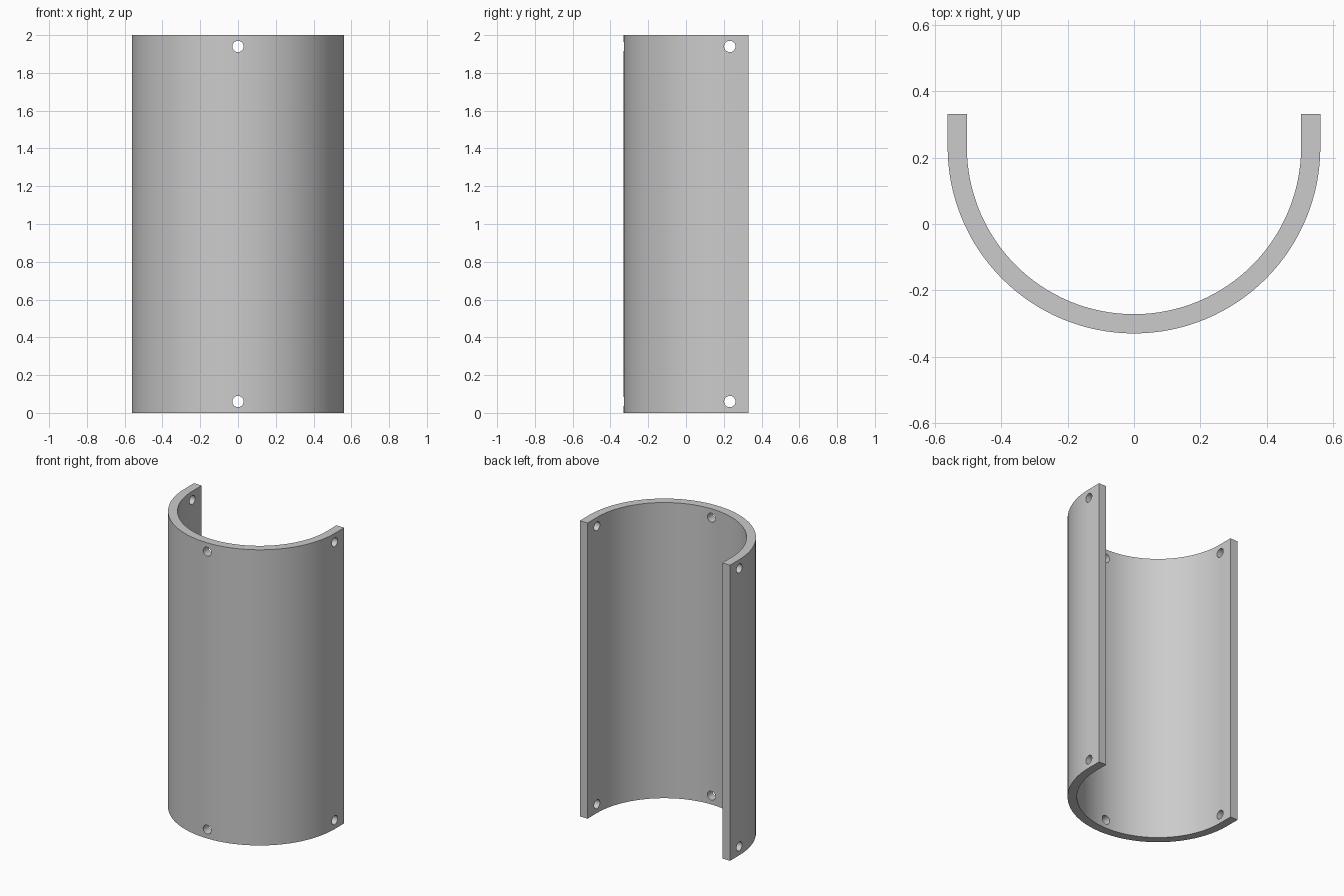
import bpy, bmesh
from math import pi, cos, sin, radians
from mathutils import Matrix

cube = bpy.data.objects.get("Cube")
if cube:
    bpy.data.objects.remove(cube)

OUTER, INNER = 0.562, 0.504
AXIS_Y, BACK_Y = 0.232, 0.332
HEIGHT = 2.0
HOLE_R, HOLE_INSET = 0.03, 0.06
SEGMENTS = 64

grey = bpy.data.materials.new("plain_grey")
grey.use_nodes = True
colour = (0.6, 0.6, 0.6, 1)
grey.diffuse_color = colour
grey.node_tree.nodes["Principled BSDF"].inputs["Base Color"].default_value = colour


def make_object(name, bm):
    bmesh.ops.recalc_face_normals(bm, faces=bm.faces)
    mesh = bpy.data.meshes.new(name)
    bm.to_mesh(mesh)
    bm.free()
    mesh.materials.append(grey)
    obj = bpy.data.objects.new(name, mesh)
    bpy.context.collection.objects.link(obj)
    return obj


def u_line(radius):
    """Half circle towards the front with a short straight leg at each end."""
    arc = [(radius * cos(a), AXIS_Y + radius * sin(a))
           for a in (pi + pi * i / SEGMENTS for i in range(SEGMENTS + 1))]
    return [(-radius, BACK_Y)] + arc + [(radius, BACK_Y)]


# Half-pipe shell: U-shaped profile extruded upwards
bm = bmesh.new()
outline = u_line(OUTER) + u_line(INNER)[::-1]
base = bm.faces.new([bm.verts.new((x, y, 0)) for x, y in outline])
top = bmesh.ops.extrude_face_region(bm, geom=[base])["geom"]
bmesh.ops.translate(bm, vec=(0, 0, HEIGHT),
                    verts=[v for v in top if isinstance(v, bmesh.types.BMVert)])
shell = make_object("half_pipe_shell", bm)

# Screw holes: front, left and right, near both ends
bm = bmesh.new()
middle = (OUTER + INNER) / 2
for z in (HOLE_INSET, HEIGHT - HOLE_INSET):
    for turn in (-pi / 2, 0, pi):
        place = (Matrix.Translation((0, AXIS_Y, z)) @ Matrix.Rotation(turn, 4, 'Z')
                 @ Matrix.Translation((middle, 0, 0)) @ Matrix.Rotation(pi / 2, 4, 'Y'))
        bmesh.ops.create_cone(bm, cap_ends=True, segments=32, radius1=HOLE_R,
                              radius2=HOLE_R, depth=0.2, matrix=place)
cutter = make_object("hole_cutter", bm)
cutter.hide_render = True

# Cut the holes and keep the result as plain geometry
cut = shell.modifiers.new("holes", 'BOOLEAN')
cut.operation = 'DIFFERENCE'
cut.solver = 'EXACT'
cut.object = cutter
bpy.ops.object.select_all(action='DESELECT')
bpy.context.view_layer.objects.active = shell
shell.select_set(True)
bpy.ops.object.modifier_apply(modifier=cut.name)
bpy.data.objects.remove(cutter)
bpy.ops.object.shade_smooth_by_angle(angle=radians(30))
